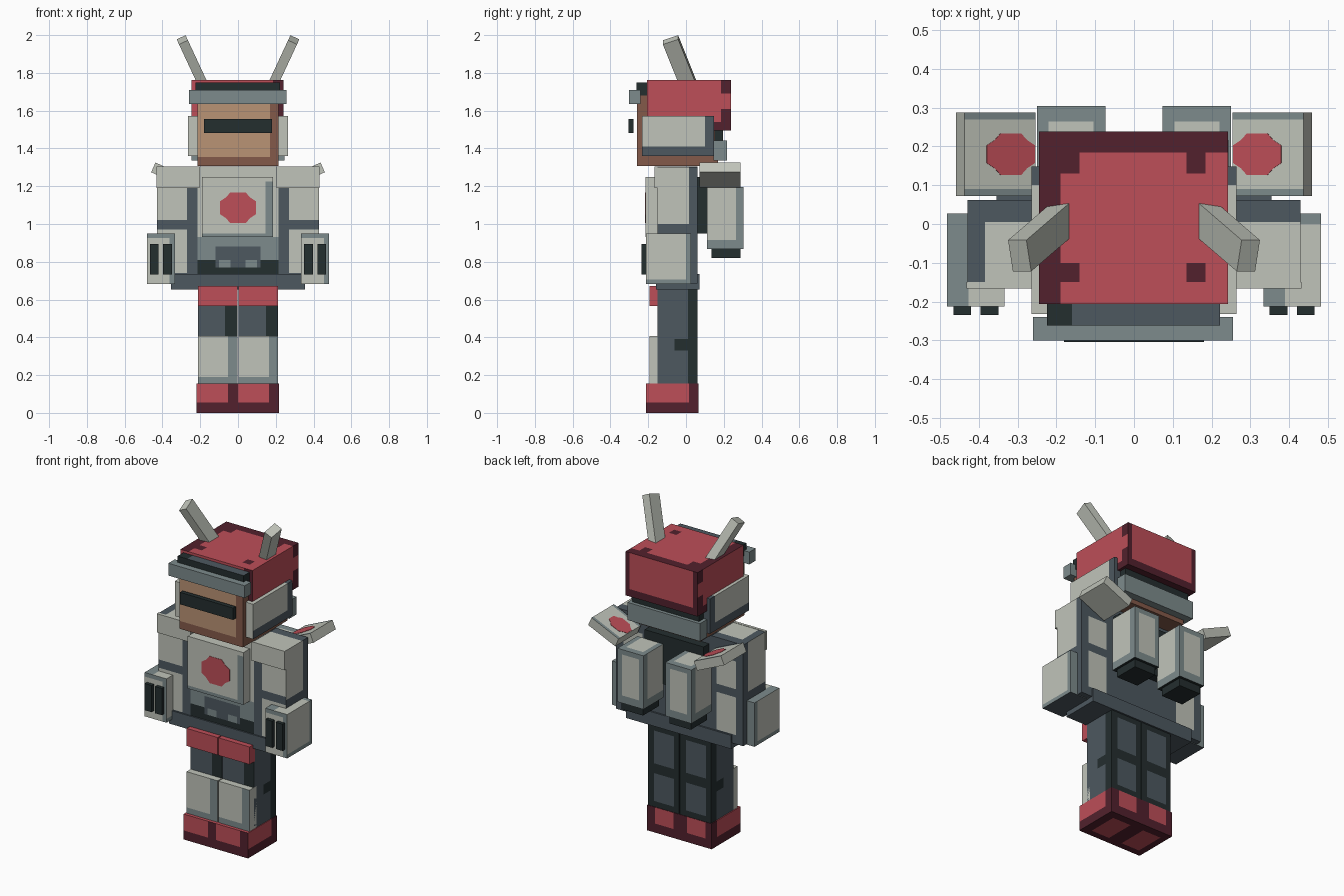
import bpy, bmesh, math
from mathutils import Matrix, Vector

if "Cube" in bpy.data.objects:
    bpy.data.objects.remove(bpy.data.objects["Cube"])


def srgb(v):
    v /= 255
    return v / 12.92 if v <= 0.04045 else ((v + 0.055) / 1.055) ** 2.4


PALETTE = {
    "light": ("light_armour", (192, 196, 186)), "blue": ("blue_grey", (125, 139, 140)),
    "slate": ("slate", (77, 88, 96)), "dark": ("near_black", (36, 46, 47)),
    "red": ("red", (189, 78, 88)), "maroon": ("dark_red", (82, 33, 45)),
    "skin": ("skin", (186, 147, 117)), "brown": ("skin_shadow", (132, 90, 74)),
}
KEYS = list(PALETTE)
MATS = []
for key, (label, rgb) in PALETTE.items():
    m = bpy.data.materials.new(label)
    col = [srgb(c) for c in rgb] + [1]
    m.diffuse_color = col
    m.use_nodes = True
    m.node_tree.nodes["Principled BSDF"].inputs["Base Color"].default_value = col
    MATS.append(m)


def finish(name, bm, matrix):
    me = bpy.data.meshes.new(name)
    bm.to_mesh(me)
    bm.free()
    for m in MATS:
        me.materials.append(m)
    ob = bpy.data.objects.new(name, me)
    ob.matrix_world = matrix
    bpy.context.collection.objects.link(ob)
    return ob


def box(name, xr, yr, zr, paint, cuts=((), (), ()), matrix=Matrix()):
    """Box over three ranges, cut along each axis; paint is a key or rule(centre, side)."""
    bm = bmesh.new()
    bmesh.ops.create_cube(bm, size=1)
    for v in bm.verts:
        v.co = [r[0] + (c + 0.5) * (r[1] - r[0]) for r, c in zip((xr, yr, zr), v.co)]
    for axis in range(3):
        n = Vector((0, 0, 0))
        n[axis] = 1
        for c in cuts[axis]:
            bmesh.ops.bisect_plane(bm, geom=bm.verts[:] + bm.edges[:] + bm.faces[:],
                                   plane_co=n * c, plane_no=n)
    bm.normal_update()
    for f in bm.faces:
        axis = max(range(3), key=lambda i: abs(f.normal[i]))
        side = ("+" if f.normal[axis] > 0 else "-") + "xyz"[axis]
        k = paint if isinstance(paint, str) else paint(f.calc_center_median(), side)
        f.material_index = KEYS.index(k)
    return finish(name, bm, matrix)


def badge(name, w, h, matrix):
    """Thin red emblem with clipped corners, facing local +z."""
    a, b = w * 0.42, h * 0.42
    pts = [(w, -b), (w, b), (a, b), (a, h), (-a, h), (-a, b),
           (-w, b), (-w, -b), (-a, -b), (-a, -h), (a, -h), (a, -b)]
    # chamfer the inner corners so the emblem reads as a rounded cross
    pts = [(x * 1.6, y * 1.6) if abs(x) == a and abs(y) == b else (x, y) for x, y in pts]
    bm = bmesh.new()
    face = bm.faces.new([bm.verts.new((x, y, 0)) for x, y in pts])
    ext = bmesh.ops.extrude_face_region(bm, geom=[face])
    bmesh.ops.translate(bm, vec=(0, 0, 0.003),
                        verts=[v for v in ext["geom"] if isinstance(v, bmesh.types.BMVert)])
    bmesh.ops.recalc_face_normals(bm, faces=bm.faces)
    for f in bm.faces:
        f.material_index = KEYS.index("red")
    return finish(name, bm, matrix)


# Head
def head_paint(c, s):
    if s == "-y":
        return "brown" if c.z < 1.355 or c.x > 0.17 else "skin"
    return "brown"


box("head", (-.215, .215), (-.26, .17), (1.307, 1.737), head_paint, ((.17,), (), (1.355,)))


# Helmet
def helmet_paint(c, s):
    if s == "+z":
        notch = (-.19 < c.x < -.14 or .135 < c.x < .185) and (c.y > .13 or -.15 < c.y < -.10)
        return "maroon" if c.x < -.19 or c.y > .185 or notch else "red"
    if s == "+y":
        return "maroon" if abs(c.x) > .215 or c.z < 1.54 else "red"
    if s in ("+x", "-x"):
        return "maroon" if c.y > .185 and not 1.61 < c.z < 1.69 or c.z < 1.54 else "red"
    return "maroon" if s == "-z" or c.x > .19 else "red"


box("helmet", (-.245, .242), (-.206, .238), (1.495, 1.763), helmet_paint,
    ((-.215, -.19, -.14, .135, .185, .215), (-.15, -.10, .13, .185), (1.54, 1.61, 1.69)))
box("brow_strip", (-.225, .222), (-.262, -.2), (1.68, 1.748),
    lambda c, s: "slate" if s == "+z" and c.x > -.16 else "dark", ((-.16,), (), ()))
box("brow_bar", (-.26, .256), (-.301, -.24), (1.635, 1.71), "blue")
box("eye_visor", (-.18, .18), (-.304, -.278), (1.482, 1.555), "dark")
box("neck_strip", (-.225, .225), (.15, .195), (1.42, 1.5), "dark")
box("neck_bar", (-.245, .245), (.145, .216), (1.335, 1.443), "blue")


def ear_paint(c, s):
    return "slate" if c.y > .1 or c.z < 1.41 and s != "-y" else "light"


for side, sx in (("left", 1), ("right", -1)):
    box(side + "_ear_guard", sorted((sx * .213, sx * .265)), (-.232, .148), (1.36, 1.573),
        ear_paint, ((), (.1,), (1.41,)))
    # Antennae lean outward and forward
    box(side + "_antenna", (-.026, .026), (-.043, .043), (-.28, 0), "light",
        matrix=Matrix.Translation((sx * .295, -.082, 1.975))
        @ Matrix.Rotation(sx * math.radians(25), 4, "Y")
        @ Matrix.Rotation(math.radians(20), 4, "X"))


# Torso
def torso_paint(c, s):
    if s == "+z":
        return "light" if c.y < 0 else "slate"
    if s != "-y":
        return "slate"
    if c.z > .93:
        return "light"
    ax = abs(c.x)
    if ax > .12:
        return "blue" if c.z > .81 else "dark"
    if c.z > .88:
        return "blue"
    if c.z < .77:
        return "dark"
    return "blue" if c.z < .81 and .04 < ax < .1 else "slate"


box("torso", (-.215, .215), (-.152, .062), (.66, 1.305), torso_paint,
    ((-.12, -.1, -.04, .04, .1, .12), (0,), (.77, .81, .88, .93)))
box("chest_plate", (-.19, .186), (-.214, -.15), (.93, 1.25),
    lambda c, s: "blue" if s == "-z" or s == "-y" and (c.x > .145 and c.z < 1.225 or c.z < .95)
    else "light", ((.145,), (), (.95, 1.225)))
badge("chest_emblem", .095, .082,
      Matrix.Translation((0, -.213, 1.086)) @ Matrix.Rotation(math.pi / 2, 4, "X"))
box("belt", (-.355, .355), (-.16, .072), (.652, .735), "slate")
box("pack_mount", (-.2, .2), (.06, .115), (.95, 1.25), "dark")


# Arms, gauntlets, shoulder fins and pack canisters
def arm_paint(c, s):
    ax = abs(c.x)
    if s == "+z":
        return "light" if c.y < .005 and c.x > -.385 else "slate"
    if s in ("+x", "-x"):
        return "light" if c.y < .015 and c.z > 1.0 else "slate"
    if s == "-y":
        return "light" if c.z > 1.19 or ax > .27 and not .97 < c.z < 1.02 and c.z > .74 else "slate"
    if s == "+y":
        return "light" if .25 < ax < .38 and (1.02 < c.z < 1.19 or .74 < c.z < .97) else "slate"
    return "slate"


for side, sx in (("left", 1), ("right", -1)):
    box(side + "_arm", sorted((sx * .215, sx * .43)), (-.152, .062), (.685, 1.303), arm_paint,
        ((sx * .25, sx * .27, sx * .38, -.385), (.005, .015), (.74, .97, 1.0, 1.02, 1.19)))
    box(side + "_shoulder_plate", sorted((sx * .205, sx * .432)), (-.167, -.15), (1.19, 1.305), "light")

    gx = sorted((sx * .334, sx * .482))

    def gauntlet_paint(c, s):
        lx = c.x - gx[0]
        if s == "+z":
            return "blue" if lx < .055 or c.y > 0 else "light"
        if s == "-y":
            return "blue" if lx > .12 or c.z > .925 else "light"
        if s == "-z":
            return "slate"
        return "blue" if c.y > 0 or c.z < .705 or (s == "+y" and c.z > .925) else "light"

    box(side + "_gauntlet", gx, (-.213, .027), (.682, .95), gauntlet_paint,
        ((gx[0] + .055, gx[0] + .12), (0,), (.705, .925)))
    for i, x in enumerate((.373, .443)):
        box(f"{side}_knuckle_blade_{i + 1}", (sx * x - .023, sx * x + .023),
            (-.235, -.205), (.732, .895), "dark")

    fin = Matrix.Translation((sx * .357, .18, 1.259)) @ Matrix.Rotation(-sx * math.radians(24), 4, "Y")
    box(side + "_shoulder_fin", (-.1, .1), (-.108, .108), (-.028, .028),
        lambda c, s: "blue" if s == "+z" and abs(c.y) > .09 else "light",
        ((), (-.09, .09), ()), fin)
    badge(side + "_fin_emblem", .068, .054, fin @ Matrix.Translation((-sx * .03, 0, .027)))

    cx = sorted((sx * .074, sx * .25))

    def canister_paint(c, s):
        lx = c.x - cx[0]
        if s == "+y":
            return "light" if .03 < lx < .146 and .915 < c.z < 1.165 else "blue"
        if s in ("+x", "-x"):
            return "blue" if c.y > .265 or c.z < .915 else "light"
        if s == "+z":
            return "light" if .03 < lx < .146 and c.y < .265 else "blue"
        return "dark" if s == "-z" else "light"

    box(side + "_canister", cx, (.112, .305), (.868, 1.195), canister_paint,
        ((cx[0] + .03, cx[0] + .146), (.265,), (.915, 1.165)))
    box(side + "_canister_nozzle", (cx[0] + .015, cx[1] - .015), (.135, .288), (.82, .87), "dark")


# Legs and boots
for side, x0 in (("left", .003), ("right", -.213)):
    def leg_paint(c, s):
        lx = c.x - x0
        if s == "-y":
            return "dark" if lx > .145 else "slate"
        if s == "+y":
            patch = .42 < c.z < .62 or .19 < c.z < .36
            return "slate" if .035 < lx < .17 and patch else "dark"
        return "dark" if c.y > .01 or .33 < c.z < .39 and c.y > -.06 else "slate"

    def shin_paint(c, s):
        if s == "-y":
            return "blue" if c.x - x0 > .16 or c.z < .19 else "light"
        return "light"

    def boot_paint(c, s):
        lx = c.x - x0
        if s == "-y":
            return "maroon" if lx > .16 or c.z < .055 else "red"
        if s == "+y":
            return "red" if .035 < lx < .16 and c.z > .055 else "maroon"
        if s == "-z":
            return "red" if .035 < lx < .16 and -.17 < c.y < .015 else "maroon"
        return "maroon" if c.y > .015 or c.z < .055 else "red"

    xr = (x0, x0 + .21)
    box(side + "_leg", xr, (-.152, .062), (.1, .66), leg_paint,
        ((x0 + .035, x0 + .145, x0 + .17), (-.06, .01), (.19, .33, .36, .39, .42, .62)))
    box(side + "_thigh_pad", xr, (-.192, -.14), (.565, .672), "red")
    box(side + "_shin_guard", xr, (-.193, -.125), (.15, .408), shin_paint,
        ((x0 + .16,), (), (.19,)))
    bx = (xr[0] - (.006 if x0 < 0 else .003), xr[1] + (.003 if x0 < 0 else .004))
    box(side + "_boot", bx, (-.213, .065), (0, .155), boot_paint,
        ((x0 + .035, x0 + .16), (-.17, .015), (.055,)))
